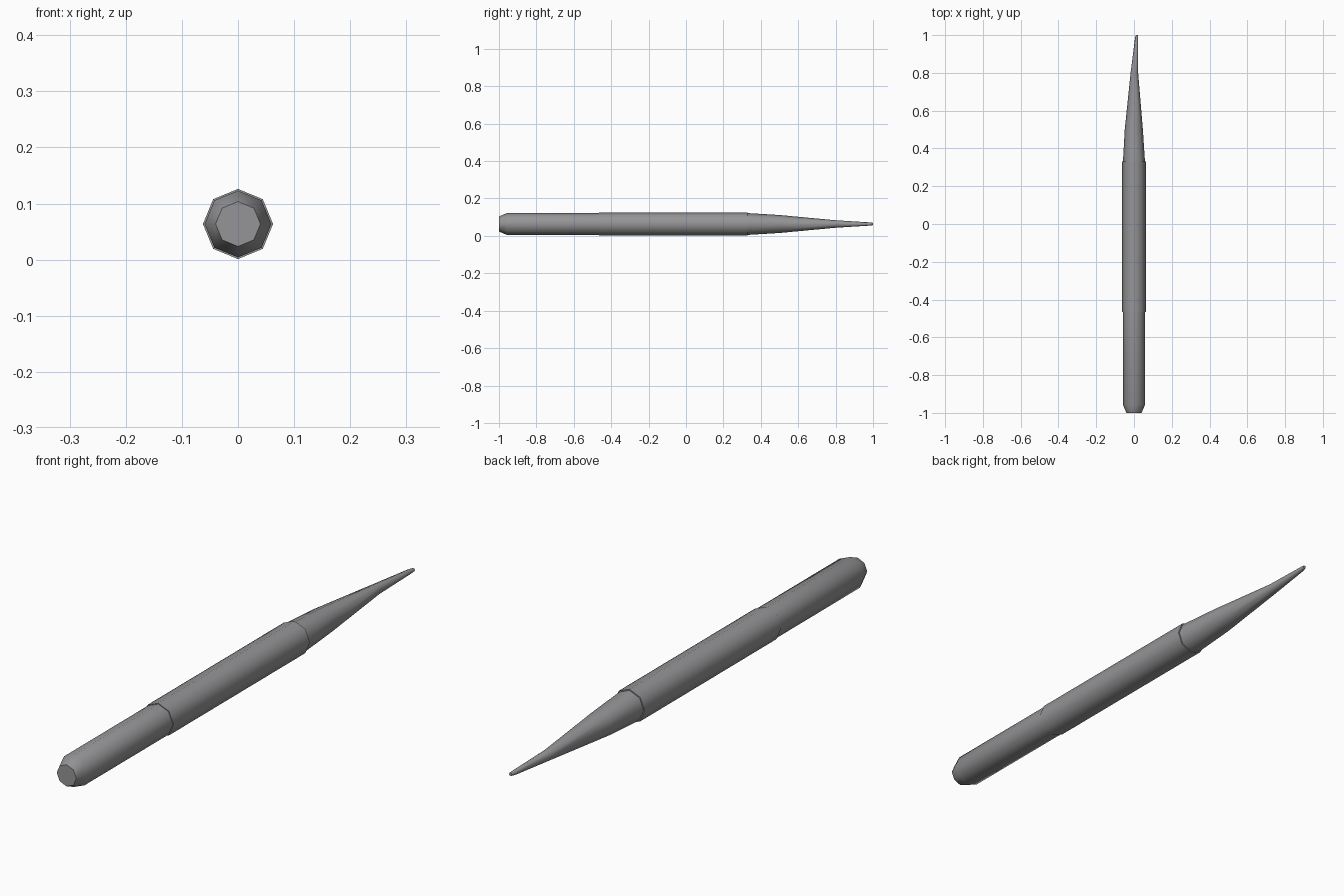
import bpy, bmesh, math

if "Cube" in bpy.data.objects:
    bpy.data.objects.remove(bpy.data.objects["Cube"])

CZ = 0.0635   # height of the brush axis

grey = bpy.data.materials.new("plain_grey")
grey.diffuse_color = (0.3, 0.3, 0.31, 1)
grey.use_nodes = True
grey.node_tree.nodes["Principled BSDF"].inputs["Base Color"].default_value = grey.diffuse_color


def loft(name, stations, sides=8):
    """Skin octagonal rings along y; each station is (y, radius, x offset)."""
    bm = bmesh.new()
    rings = []
    for y, r, ox in stations:
        rings.append([bm.verts.new((ox + r * math.cos(2 * math.pi * i / sides), y,
                                    CZ + r * math.sin(2 * math.pi * i / sides)))
                      for i in range(sides)])
    for a, b in zip(rings, rings[1:]):
        for i in range(sides):
            j = (i + 1) % sides
            bm.faces.new((a[i], a[j], b[j], b[i]))
    bm.faces.new(rings[0])
    bm.faces.new(rings[-1])
    bmesh.ops.recalc_face_normals(bm, faces=bm.faces)
    me = bpy.data.meshes.new(name)
    bm.to_mesh(me)
    bm.free()
    me.materials.append(grey)
    ob = bpy.data.objects.new(name, me)
    bpy.context.collection.objects.link(ob)
    bpy.context.view_layer.objects.active = ob
    ob.select_set(True)
    bpy.ops.object.shade_smooth_by_angle(angle=math.radians(50))
    ob.select_set(False)
    return ob


# Handle with a chamfered butt end
loft("handle", [(-1.0, 0.040, 0), (-0.955, 0.0595, 0), (-0.44, 0.0595, 0)])

# Slightly wider sleeve
loft("sleeve", [(-0.465, 0.0625, 0), (0.33, 0.0625, 0)])

# Bristles tapering to a tip that leans to +x
loft("bristles", [(0.31, 0.0595, 0), (0.5, 0.048, -0.001), (0.8, 0.020, 0.002),
                  (0.985, 0.0085, 0.014), (1.0, 0.006, 0.016)])
